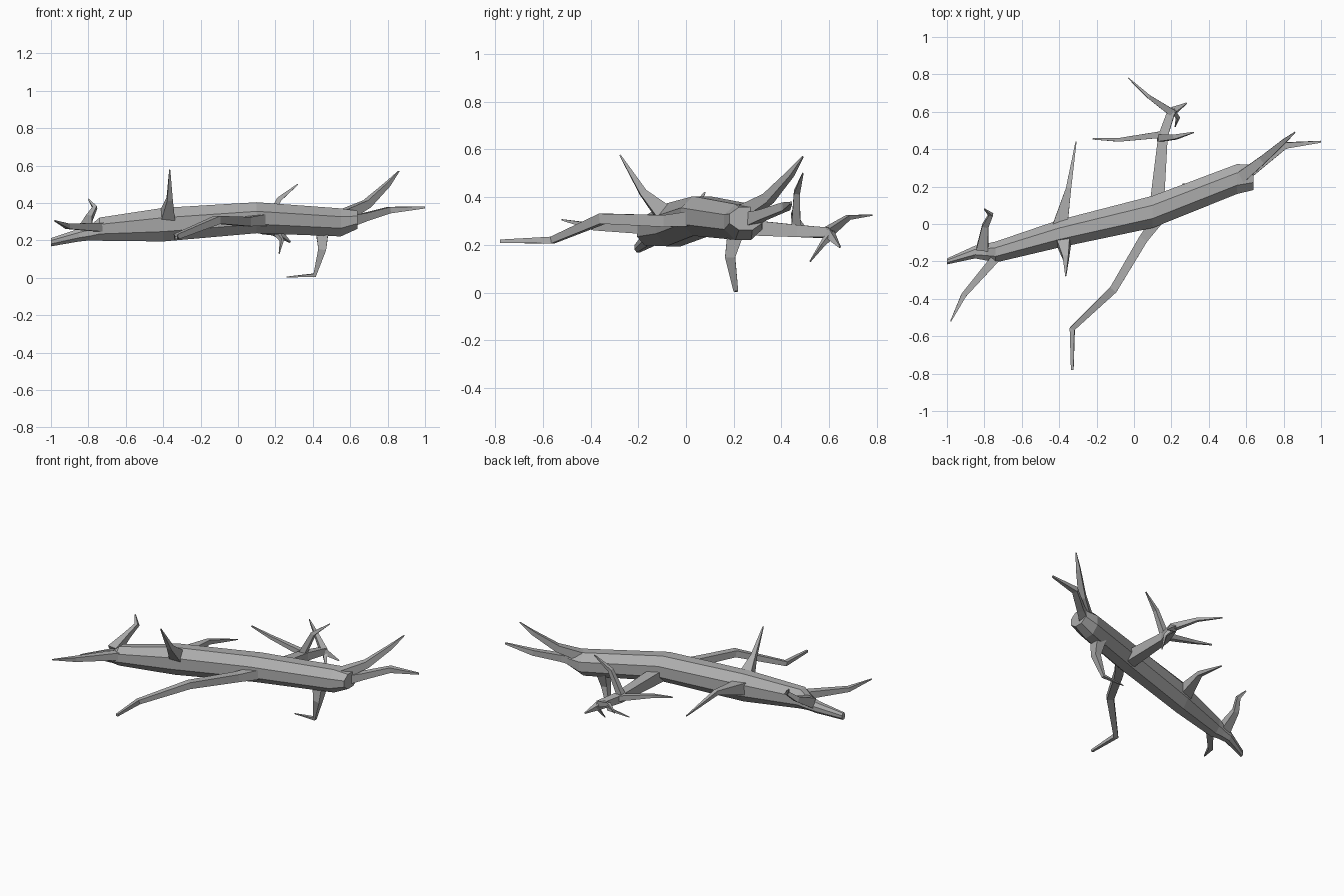
import bpy, bmesh
from math import cos, sin, tau
from mathutils import Vector

if "Cube" in bpy.data.objects:
    bpy.data.objects.remove(bpy.data.objects["Cube"])

bark = bpy.data.materials.new("grey bark")
bark.use_nodes = True
grey = (0.42, 0.42, 0.42, 1)
bark.diffuse_color = grey
bark.node_tree.nodes["Principled BSDF"].inputs["Base Color"].default_value = grey


def skin(name, rings):
    """Join equal rings of points into a closed, flat-shaded tube."""
    bm = bmesh.new()
    loops = [[bm.verts.new(p) for p in ring] for ring in rings]
    n = len(loops[0])
    for a, b in zip(loops, loops[1:]):
        for i in range(n):
            j = (i + 1) % n
            bm.faces.new((a[i], a[j], b[j], b[i]))
    bm.faces.new(loops[0][::-1])
    bm.faces.new(loops[-1])
    bmesh.ops.recalc_face_normals(bm, faces=bm.faces)
    mesh = bpy.data.meshes.new(name)
    bm.to_mesh(mesh)
    bm.free()
    mesh.materials.append(bark)
    obj = bpy.data.objects.new(name, mesh)
    bpy.context.collection.objects.link(obj)


def branch(name, *stations, sides=4):
    """Tapered limb through (x, y, z, radius) stations."""
    pts = [Vector(s[:3]) for s in stations]
    rings = []
    for i, (p, s) in enumerate(zip(pts, stations)):
        d = (pts[min(i + 1, len(pts) - 1)] - pts[max(i - 1, 0)]).normalized()
        if i == 0:
            ref = Vector((0, 0, 1)) if abs(d.z) < 0.8 else Vector((0, 1, 0))
            u = d.cross(ref)
        u = (u - d * u.dot(d)).normalized()
        v = d.cross(u)
        angles = [tau * (k + 0.5) / sides for k in range(sides)]
        rings.append([p + s[3] * (u * cos(a) + v * sin(a)) for a in angles])
    skin(name, rings)


# Fallen trunk: eight-sided sections as x, centre y, centre z, half width, half height
sections = [
    (-1, -.2, .19, .016, .022), (-.85, -.15, .228, .034, .034),
    (-.79, -.15, .24, .045, .04), (-.74, -.15, .26, .056, .062),
    (-.4, -.052, .284, .074, .09), (.1, .065, .321, .086, .083),
    (.55, .24, .296, .08, .075), (.64, .25, .31, .068, .048)]
trunk = []
for x, y, z, w, h in sections:
    angles = [tau * (k + 0.5) / 8 for k in range(8)]
    trunk.append([(x, y + 1.08 * w * cos(a), z + 1.08 * h * sin(a)) for a in angles])
skin("trunk", trunk)

# Limbs near the thin end
branch("tip_front_branch", (-.72, -.16, .27, .035), (-.91, -.38, .275, .02), (-.98, -.52, .305, .004))
branch("tip_back_branch", (-.81, -.13, .26, .045), (-.795, -.01, .32, .024),
       (-.765, .05, .375, .016), (-.8, .08, .42, .004))

# Limbs at mid trunk
branch("upright_spike", (-.38, -.07, .31, .06), (-.365, -.18, .42, .022), (-.365, -.277, .577, .004))
branch("back_spike", (-.4, -.03, .29, .06), (-.35, .19, .32, .02), (-.31, .44, .25, .004))
branch("long_front_limb", (.14, .04, .31, .045), (.05, -.08, .3, .035), (-.11, -.35, .31, .03),
       (-.33, -.56, .22, .02), (-.33, -.78, .215, .01))

# Thick back limb and its twigs
branch("thick_back_limb", (.12, .08, .285, .055), (.155, .47, .258, .036),
       (.2, .6, .25, .03), (.28, .645, .19, .005))
branch("back_tip_twig", (.21, .59, .25, .028), (.08, .68, .315, .014), (-.03, .78, .325, .004))
branch("hanging_twig", (.2, .61, .25, .022), (.235, .57, .2, .012), (.22, .52, .13, .003))
branch("side_twig", (.16, .48, .26, .026), (-.08, .45, .325, .014), (-.22, .455, .355, .005))
branch("rising_twig", (.14, .46, .26, .028), (.22, .465, .42, .018), (.32, .49, .5, .004))

# Limb reaching the ground below the thick end
branch("ground_limb", (.45, .21, .26, .05), (.45, .185, .15, .03),
       (.41, .208, .014, .014), (.26, .213, .004, .003))

# Forked limbs at the thick end
branch("fork_upper", (.56, .24, .33, .045), (.69, .345, .395, .03), (.8, .44, .5, .018), (.86, .49, .57, .004))
branch("fork_lower", (.58, .25, .3, .045), (.68, .32, .325, .03), (.81, .42, .362, .024), (1, .44, .376, .007))
